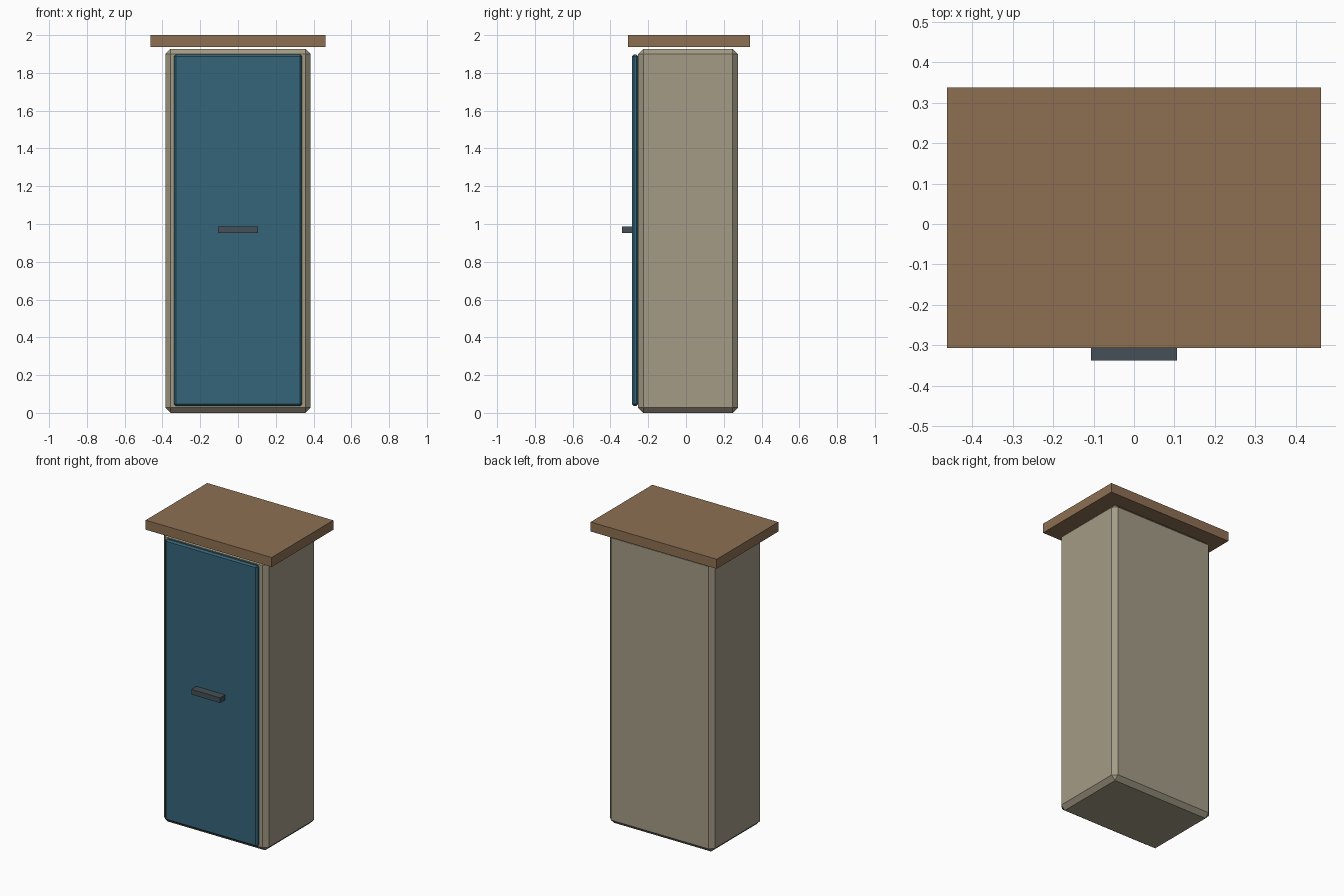
import bpy

if "Cube" in bpy.data.objects:
    bpy.data.objects.remove(bpy.data.objects["Cube"])


def material(name, rgb):
    m = bpy.data.materials.new(name)
    m.diffuse_color = (*rgb, 1)
    m.use_nodes = True
    m.node_tree.nodes["Principled BSDF"].inputs["Base Color"].default_value = m.diffuse_color
    return m


def box(name, lo, hi, mat, chamfer=0):
    """Box between two corners, with an optional one-segment chamfer."""
    centre = [(a + b) / 2 for a, b in zip(lo, hi)]
    bpy.ops.mesh.primitive_cube_add(size=1, location=centre)
    ob = bpy.context.object
    ob.name = name
    ob.scale = [b - a for a, b in zip(lo, hi)]
    bpy.ops.object.transform_apply(location=False, rotation=False, scale=True)
    ob.data.materials.append(mat)
    if chamfer:
        bev = ob.modifiers.new("chamfer", 'BEVEL')
        bev.width = chamfer
        bev.segments = 1
    return ob


beige = material("beige_paint", (0.37, 0.33, 0.24))
blue = material("blue_paint", (0.035, 0.13, 0.19))
brown = material("brown_wood", (0.27, 0.16, 0.085))
dark = material("dark_metal", (0.06, 0.08, 0.095))

# Cabinet body with chamfered edges
box("cabinet_body", (-0.385, -0.254, 0.0), (0.385, 0.275, 1.927), beige, 0.028)
# Front door panel
box("door", (-0.338, -0.285, 0.036), (0.338, -0.253, 1.898), blue, 0.01)
# Horizontal pull handle
box("handle", (-0.106, -0.338, 0.952), (0.106, -0.284, 0.986), dark)
# Overhanging top slab, floating just above the body
box("top_slab", (-0.462, -0.307, 1.937), (0.462, 0.338, 2.0), brown)
